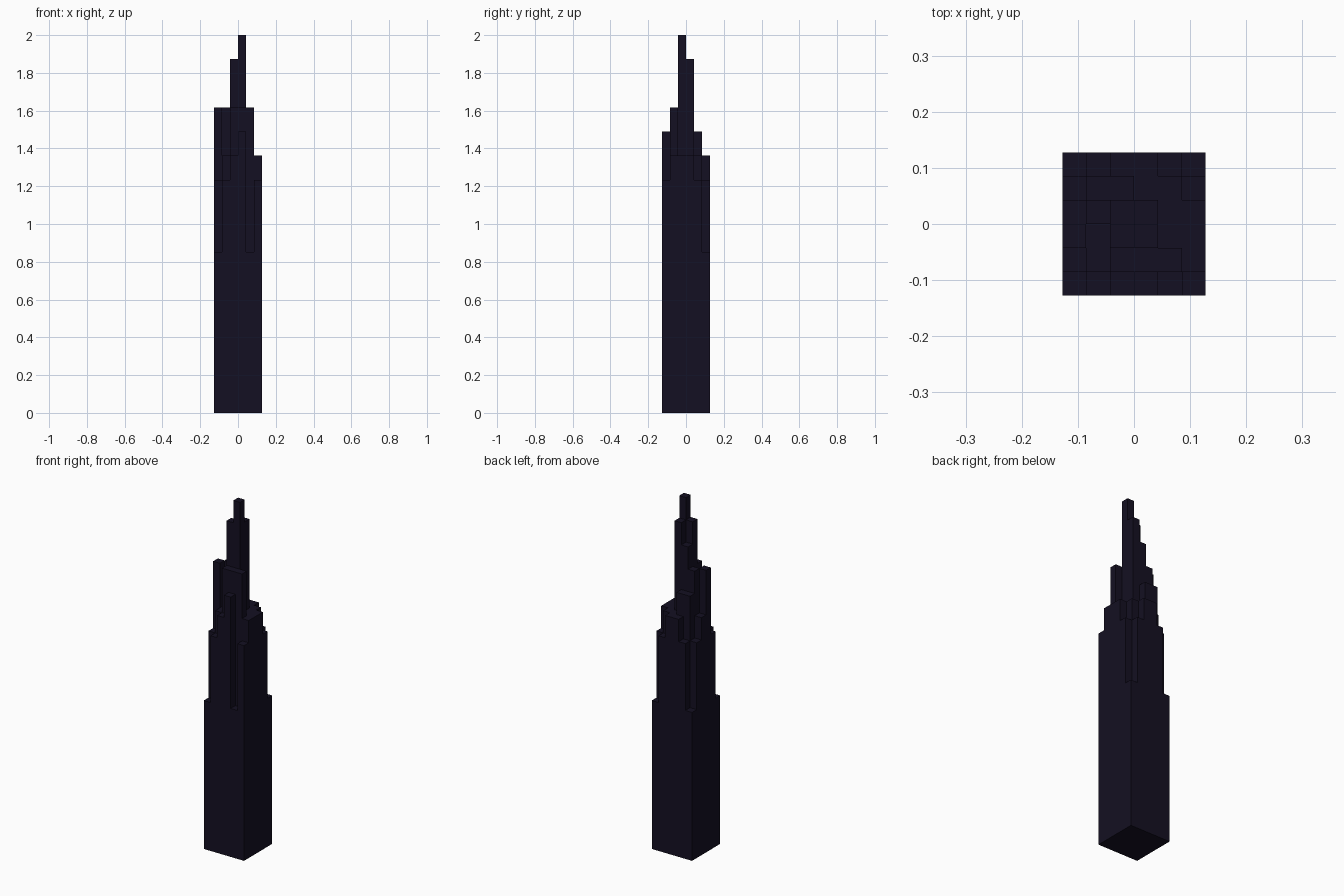
import bpy, bmesh

if "Cube" in bpy.data.objects:
    bpy.data.objects.remove(bpy.data.objects["Cube"])

UNIT = 2.0 / 47          # size of one block
N = 6                    # blocks per side

# tower height in blocks: rows run front to back, columns left to right
HEIGHTS = [
    [20, 29, 32, 35, 20, 29],
    [29, 32, 38, 38, 38, 32],
    [38, 32, 44, 47, 32, 32],
    [32, 38, 41, 44, 32, 32],
    [29, 35, 35, 32, 32, 29],
    [20, 29, 32, 32, 29, 20],
]


def height(i, j):
    return HEIGHTS[j][i] if 0 <= i < N and 0 <= j < N else 0


bm = bmesh.new()


def quad(*pts):
    bm.faces.new([bm.verts.new(((x - N / 2) * UNIT, (y - N / 2) * UNIT, z * UNIT))
                  for x, y, z in pts])


def wall(a, b, low, high):
    if high > low:
        quad((*a, low), (*b, low), (*b, high), (*a, high))


# stepped spire: a roof per column, walls only where a neighbour is lower
for j in range(N):
    for i in range(N):
        h = height(i, j)
        p, q, r, s = (i, j), (i + 1, j), (i + 1, j + 1), (i, j + 1)
        quad((*p, h), (*q, h), (*r, h), (*s, h))
        wall(p, q, height(i, j - 1), h)
        wall(q, r, height(i + 1, j), h)
        wall(r, s, height(i, j + 1), h)
        wall(s, p, height(i - 1, j), h)

# underside
quad((0, 0, 0), (0, N, 0), (N, N, 0), (N, 0, 0))

mesh = bpy.data.meshes.new("stepped_spire")
bm.to_mesh(mesh)
bm.free()
spire = bpy.data.objects.new("stepped_spire", mesh)
bpy.context.collection.objects.link(spire)

# dark violet stone
stone = bpy.data.materials.new("dark_stone")
stone.diffuse_color = (0.007, 0.005, 0.016, 1)
stone.use_nodes = True
stone.node_tree.nodes["Principled BSDF"].inputs["Base Color"].default_value = stone.diffuse_color
mesh.materials.append(stone)
